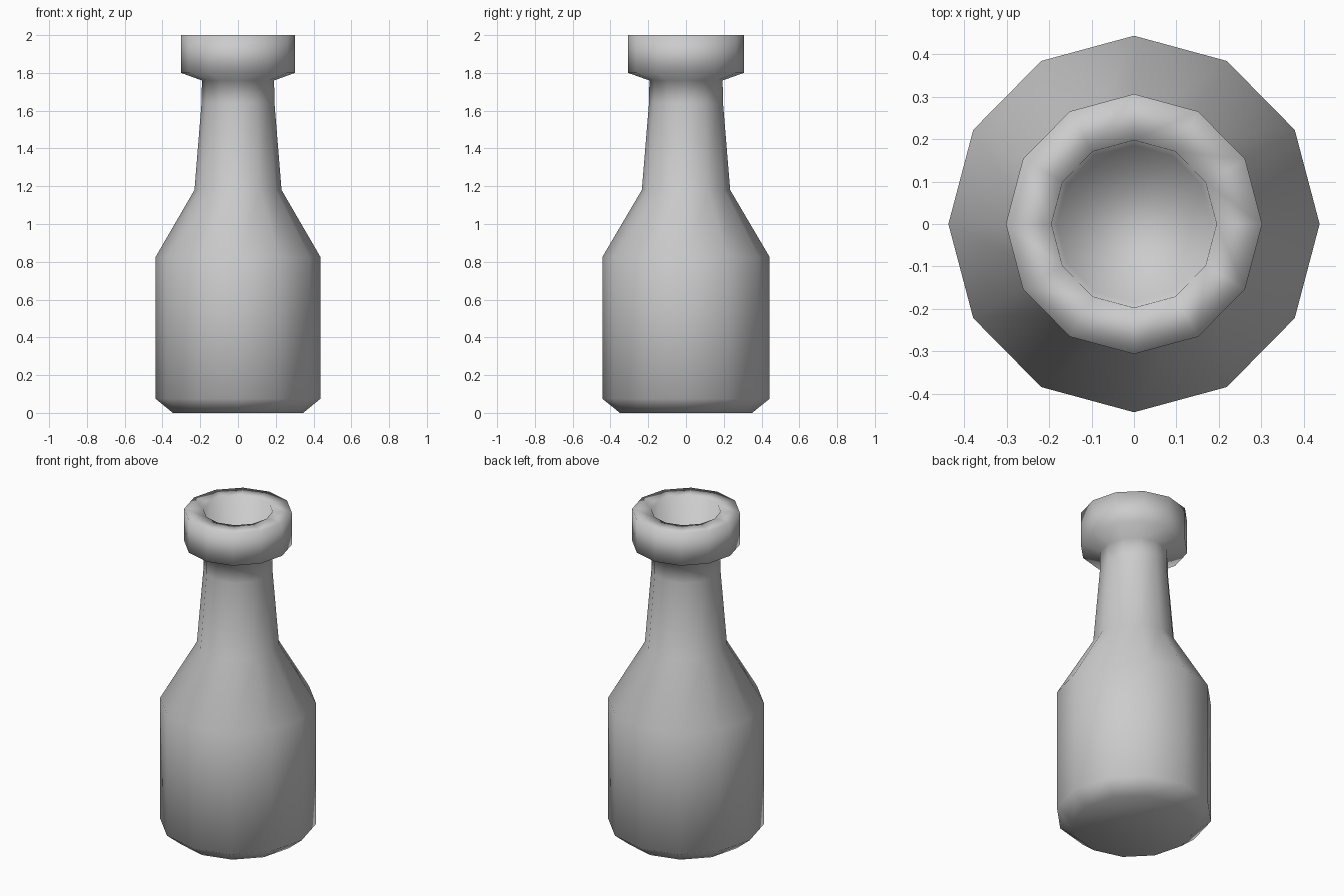
import bpy, bmesh
from math import cos, sin, tau

if "Cube" in bpy.data.objects:
    bpy.data.objects.remove(bpy.data.objects["Cube"])

SIDES = 12

# Profile (radius, height): base, body, shoulder, neck, lip, then mouth cavity
profile = [
    (0.35, 0.0), (0.443, 0.075), (0.443, 0.825), (0.234, 1.18),
    (0.196, 1.64), (0.194, 1.76), (0.306, 1.80), (0.306, 2.0),
    (0.197, 2.0), (0.185, 1.72),
]


def lathe(name, points, sides, x_scale=1.0):
    bm = bmesh.new()
    rings = [[bm.verts.new((r * x_scale * cos(tau * i / sides), r * sin(tau * i / sides), z))
              for i in range(sides)] for r, z in points]
    for low, high in zip(rings, rings[1:]):
        for i in range(sides):
            j = (i + 1) % sides
            bm.faces.new((low[i], low[j], high[j], high[i]))
    # Closed base and mouth floor
    bm.faces.new(list(reversed(rings[0])))
    bm.faces.new(rings[-1])
    bmesh.ops.recalc_face_normals(bm, faces=bm.faces)
    for face in bm.faces:
        face.smooth = True
    mesh = bpy.data.meshes.new(name)
    bm.to_mesh(mesh)
    bm.free()
    obj = bpy.data.objects.new(name, mesh)
    bpy.context.collection.objects.link(obj)
    return obj


# Bottle, turned as one low-poly smooth-shaded piece
lathe("bottle", profile, SIDES, 0.986)
